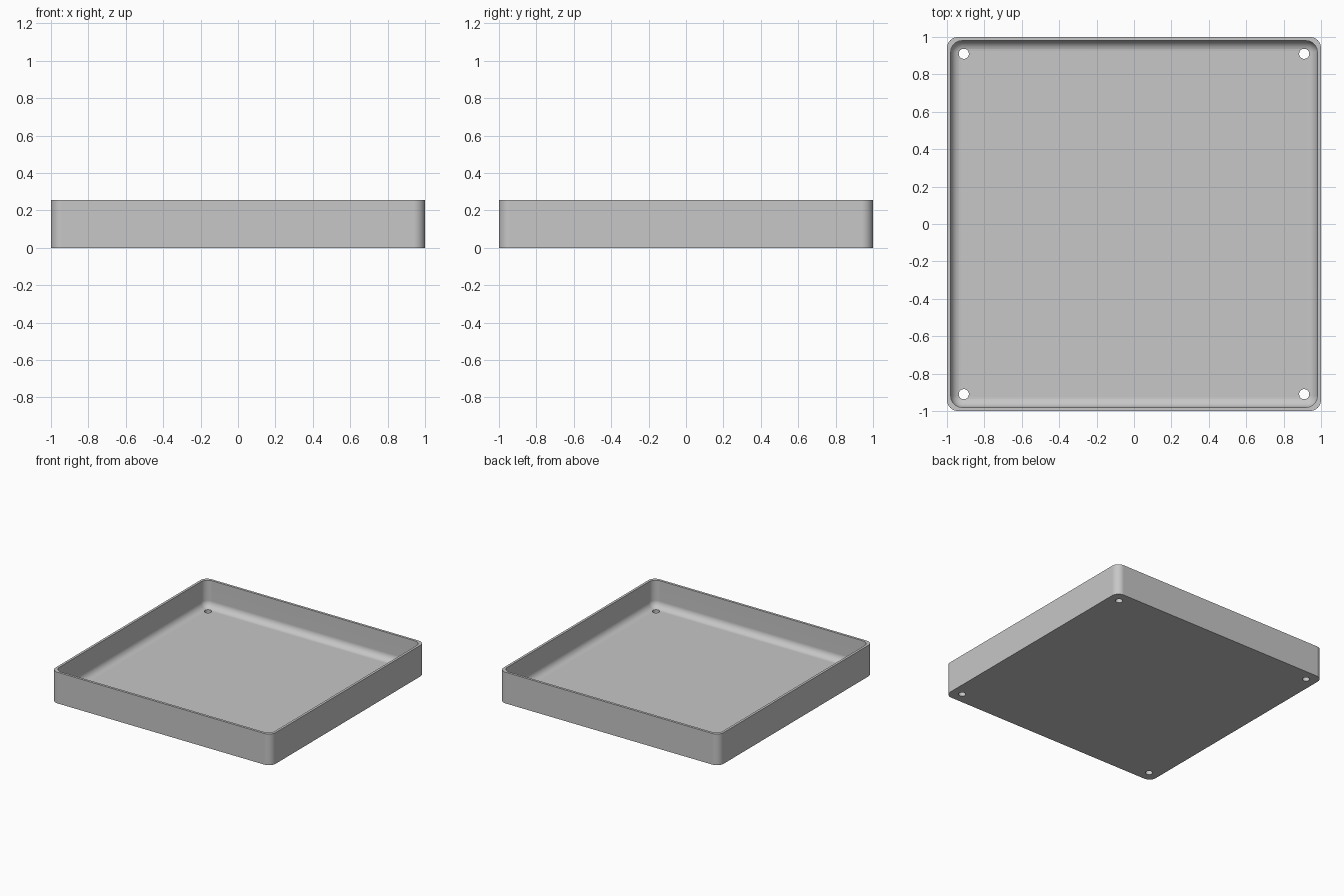
import bpy
import bmesh
from math import cos, sin, pi

cube = bpy.data.objects.get("Cube")
if cube:
    bpy.data.objects.remove(cube, do_unlink=True)

HEIGHT, FLOOR, WALL = 0.256, 0.035, 0.02
CORNER, FILLET = 0.06, 0.055
HOLE_POS, HOLE_RADIUS = 0.91, 0.027
STEPS = 8

grey = bpy.data.materials.new("light grey")
grey.use_nodes = True
colour = (0.57, 0.57, 0.57, 1)
grey.diffuse_color = colour
grey.node_tree.nodes["Principled BSDF"].inputs["Base Color"].default_value = colour


def rounded_square(bm, half, radius, z):
    """Ring of vertices around a square with rounded corners."""
    ring = []
    for quarter, (sx, sy) in enumerate([(1, 1), (-1, 1), (-1, -1), (1, -1)]):
        for i in range(STEPS + 1):
            a = (quarter + i / STEPS) * pi / 2
            ring.append(bm.verts.new((sx * (half - radius) + radius * cos(a),
                                      sy * (half - radius) + radius * sin(a), z)))
    return ring


# Tray section: outer wall, rim, inner wall, then the fillet down to the floor
inner = 1 - WALL
section = [(1, CORNER, 0), (1, CORNER, HEIGHT), (inner, CORNER, HEIGHT)]
for i in range(STEPS + 1):
    a = i / STEPS * pi / 2
    inset = FILLET * (1 - cos(a))
    section.append((inner - inset, CORNER - inset, FLOOR + FILLET * (1 - sin(a))))

bm = bmesh.new()
rings = [rounded_square(bm, *level) for level in section]
for low, high in zip(rings, rings[1:]):
    n = len(low)
    for i in range(n):
        j = (i + 1) % n
        bm.faces.new((low[i], low[j], high[j], high[i]))
bm.faces.new(rings[0][::-1])
bm.faces.new(rings[-1])
bmesh.ops.recalc_face_normals(bm, faces=bm.faces)
mesh = bpy.data.meshes.new("tray")
bm.to_mesh(mesh)
bm.free()
mesh.materials.append(grey)
tray = bpy.data.objects.new("tray", mesh)
bpy.context.collection.objects.link(tray)

# Screw holes through the floor corners
for sx in (-1, 1):
    for sy in (-1, 1):
        bpy.ops.mesh.primitive_cylinder_add(vertices=32, radius=HOLE_RADIUS, depth=0.4,
                                            location=(sx * HOLE_POS, sy * HOLE_POS, 0))
        cutter = bpy.context.object
        cutter.name = "hole_cutter"
        cutter.hide_render = True
        cutter.data.materials.append(grey)
        bpy.ops.object.select_all(action="DESELECT")
        tray.select_set(True)
        bpy.context.view_layer.objects.active = tray
        cut = tray.modifiers.new("screw hole", "BOOLEAN")
        cut.operation = "DIFFERENCE"
        cut.solver = "EXACT"
        cut.object = cutter
        bpy.ops.object.modifier_apply(modifier=cut.name)
        bpy.data.objects.remove(cutter, do_unlink=True)

# Smooth the rounded parts while the flat faces stay flat
bpy.ops.object.shade_smooth_by_angle(angle=pi / 6)
weighted = tray.modifiers.new("flat faces", "WEIGHTED_NORMAL")
weighted.keep_sharp = True
